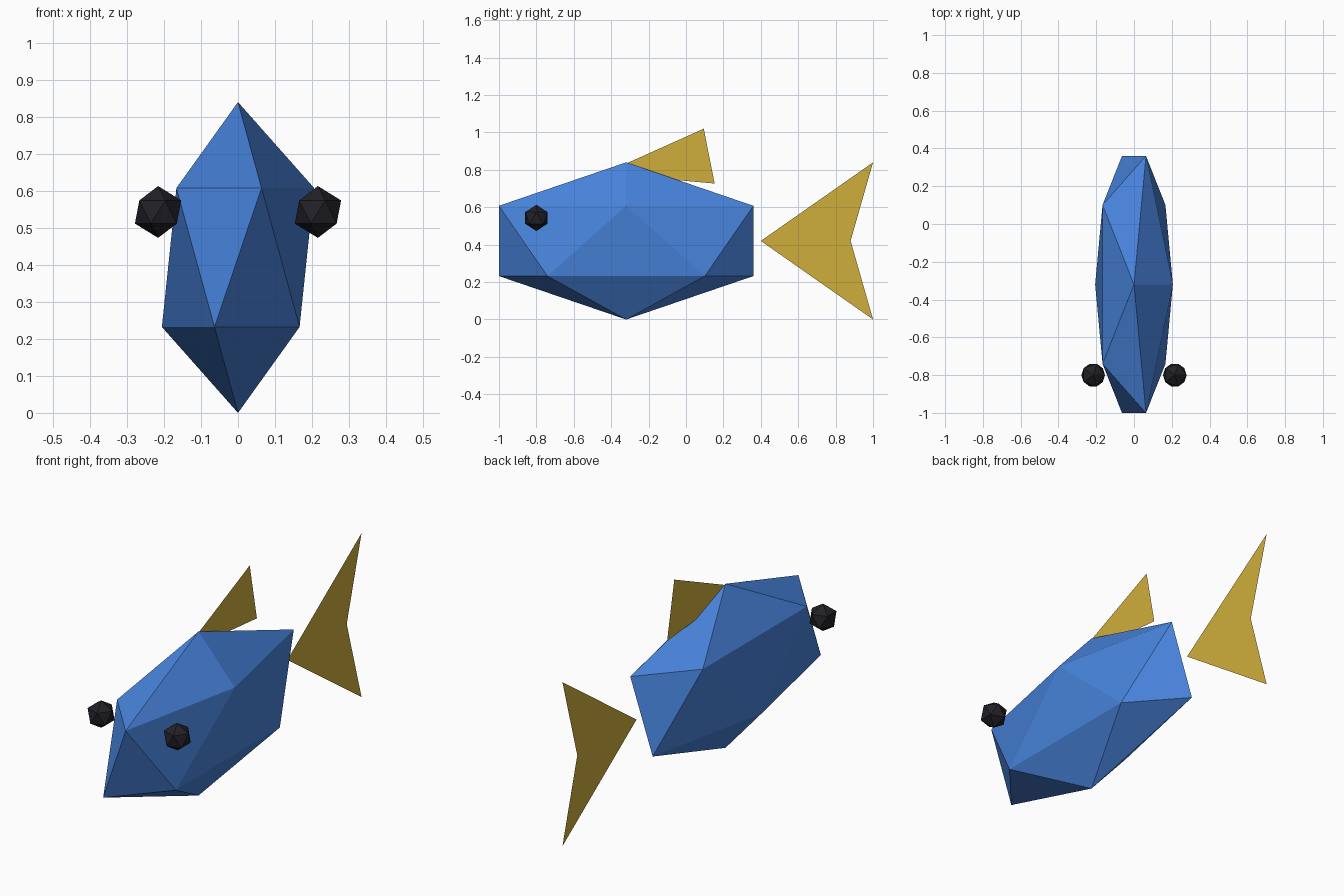
import bpy

default = bpy.data.objects.get("Cube")
if default:
    bpy.data.objects.remove(default, do_unlink=True)


def material(name, rgb):
    mat = bpy.data.materials.new(name)
    mat.use_nodes = True
    color = (*rgb, 1)
    mat.diffuse_color = color
    mat.node_tree.nodes["Principled BSDF"].inputs["Base Color"].default_value = color
    return mat


def faceted_ball(name, center, radii, mat):
    bpy.ops.mesh.primitive_ico_sphere_add(subdivisions=1, radius=1, location=center)
    ball = bpy.context.object
    ball.name = name
    ball.scale = radii
    bpy.ops.object.transform_apply(location=False, rotation=False, scale=True)
    ball.data.materials.append(mat)
    return ball


def flat_fin(name, outline, faces, mat):
    # Thin sheet in the x = 0 plane, outlined by (y, z) points
    mesh = bpy.data.meshes.new(name)
    mesh.from_pydata([(0, y, z) for y, z in outline], [], faces)
    mesh.materials.append(mat)
    fin = bpy.data.objects.new(name, mesh)
    bpy.context.collection.objects.link(fin)
    return fin


blue = material("body blue", (0.065, 0.23, 0.72))
gold = material("fin gold", (0.63, 0.42, 0.045))
black = material("eye black", (0.015, 0.015, 0.02))

# Body: stretched, flattened icosahedron
faceted_ball("body", (0, -0.32, 0.42), (0.23, 0.8, 0.42), blue)

# Eyes: small icosahedra standing off the cheeks
for side, x in (("left", 0.216), ("right", -0.216)):
    faceted_ball(side + "_eye", (x, -0.8, 0.543), (0.07, 0.07, 0.07), black)

# Forked tail and triangular back fin
flat_fin("tail_fin", [(0.4, 0.42), (1, 0), (0.88, 0.42), (1, 0.84)],
         [(0, 1, 2), (0, 2, 3)], gold)
flat_fin("back_fin", [(-0.44, 0.78), (0.153, 0.727), (0.095, 1.02)],
         [(0, 1, 2)], gold)
